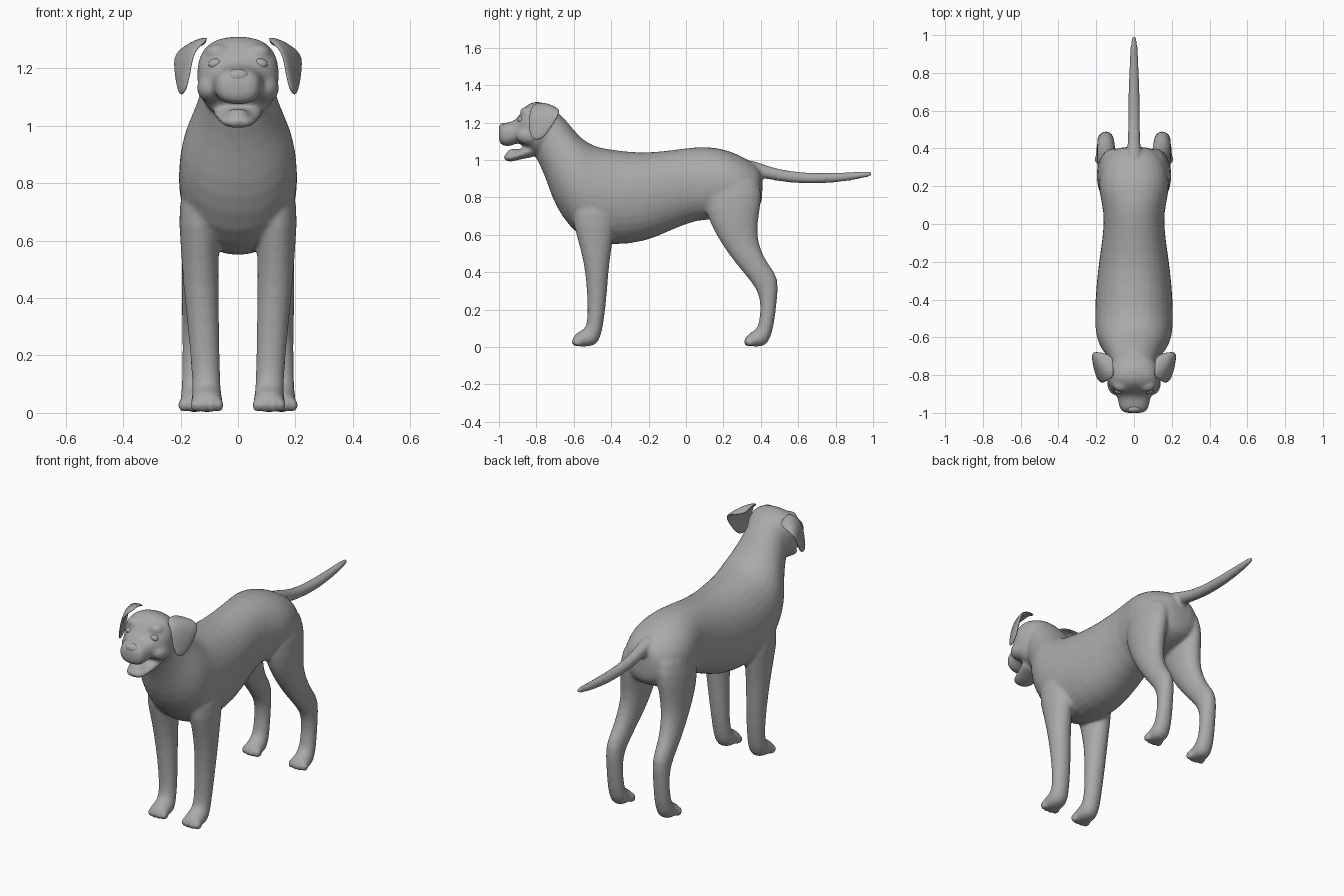
import bpy, bmesh, math
from mathutils import Vector, Matrix

grey = bpy.data.materials.new("coat grey")
grey.diffuse_color = (0.4, 0.4, 0.4, 1)
SIDES = 16


def loft(bm, rings, power=2.0, side=1):
    """Each ring: front/top point (y, z), back/bottom point (y, z), centre x, half width."""
    loops = []
    for y1, z1, y2, z2, cx, hw in rings:
        a, b = Vector((0, y1, z1)), Vector((0, y2, z2))
        mid, arm = (a + b) / 2, (a - b) / 2
        loop = []
        for i in range(SIDES):
            t = 2 * math.pi * i / SIDES
            c, s = math.cos(t), math.sin(t)
            c = math.copysign(abs(c) ** (2 / power), c)
            s = math.copysign(abs(s) ** (2 / power), s)
            loop.append(bm.verts.new(mid + arm * c + Vector((side * (cx + hw * s), 0, 0))))
        loops.append(loop)
    faces = [bm.faces.new(loops[0]), bm.faces.new(loops[-1][::-1])]
    for p, q in zip(loops, loops[1:]):
        for i in range(SIDES):
            j = (i + 1) % SIDES
            faces.append(bm.faces.new((p[i], q[i], q[j], p[j])))
    bmesh.ops.recalc_face_normals(bm, faces=faces)


def ball(bm, pos, size, turn=0):
    m = Matrix.Translation(pos) @ Matrix.Rotation(turn, 4, 'Y') @ Matrix.Diagonal((*size, 1))
    bmesh.ops.create_uvsphere(bm, u_segments=16, v_segments=10, radius=1, matrix=m)


def finish(bm, name):
    me = bpy.data.meshes.new(name)
    bm.to_mesh(me)
    bm.free()
    me.materials.append(grey)
    me.shade_smooth()
    ob = bpy.data.objects.new(name, me)
    bpy.context.collection.objects.link(ob)
    return ob


body = bmesh.new()

# Torso and neck, from rump to throat
loft(body, [(y1, z1, y2, z2, 0, w) for y1, z1, y2, z2, w in (
    (.41, .94, .41, .80, .07), (.37, .98, .395, .73, .14), (.28, 1.035, .30, .69, .185),
    (.18, 1.07, .18, .675, .195), (.06, 1.077, .06, .68, .158), (-.08, 1.055, -.08, .62, .17),
    (-.24, 1.04, -.22, .555, .195), (-.40, 1.06, -.40, .535, .21), (-.48, 1.075, -.56, .565, .212),
    (-.53, 1.10, -.665, .69, .205), (-.57, 1.13, -.72, .80, .18), (-.62, 1.19, -.75, .90, .145),
    (-.68, 1.26, -.80, 1.01, .125), (-.73, 1.29, -.83, 1.04, .11))], 2.15)

# Skull and muzzle
loft(body, [(y1, z1, y2, z2, 0, w) for y1, z1, y2, z2, w in (
    (-.66, 1.24, -.74, 1.04, .10), (-.72, 1.295, -.79, 1.015, .135), (-.79, 1.32, -.83, 1.035, .15),
    (-.85, 1.305, -.87, 1.07, .138), (-.89, 1.245, -.89, 1.09, .108), (-.91, 1.212, -.91, 1.085, .09),
    (-.95, 1.203, -.95, 1.07, .083), (-.985, 1.195, -.98, 1.075, .077),
    (-1.003, 1.165, -1.003, 1.095, .05))], 2.5)

# Lower jaw and tongue
loft(body, [(y1, z1, y2, z2, 0, w) for y1, z1, y2, z2, w in (
    (-.80, 1.10, -.80, 1.01, .10), (-.86, 1.075, -.86, 1.01, .085), (-.91, 1.045, -.91, .995, .07),
    (-.95, 1.035, -.95, .987, .058), (-.975, 1.03, -.975, 1.0, .035))])
ball(body, (0, -.91, 1.045), (.04, .05, .014))

# Tail
loft(body, [(y, z + r, y - d, z - r, 0, r) for y, z, r, d in (
    (.32, .965, .05, .03), (.40, .945, .036, .02), (.50, .917, .032, .01), (.62, .902, .031, 0),
    (.75, .902, .029, 0), (.87, .911, .024, 0), (.96, .922, .018, 0), (1.0, .927, .011, 0))])

FRONT_LEG = (
    (-.58, .86, -.40, .86, .10, .08), (-.62, .71, -.37, .71, .135, .077),
    (-.585, .59, -.385, .59, .133, .068), (-.545, .45, -.41, .45, .13, .063),
    (-.53, .30, -.42, .30, .12, .056), (-.525, .17, -.435, .16, .113, .051),
    (-.535, .105, -.45, .07, .11, .05), (-.555, .092, -.475, .003, .108, .054),
    (-.59, .075, -.55, .0, .108, .058), (-.61, .04, -.605, .005, .108, .048))
HIND_LEG = (
    (.12, .95, .38, .95, .09, .08), (.085, .78, .415, .82, .115, .083),
    (.125, .66, .39, .70, .125, .075), (.185, .555, .38, .60, .13, .065),
    (.26, .45, .40, .52, .14, .057), (.335, .365, .44, .44, .147, .05),
    (.385, .295, .50, .375, .15, .046), (.40, .22, .487, .25, .15, .044),
    (.39, .12, .472, .11, .15, .046), (.37, .09, .44, .003, .15, .05),
    (.335, .075, .38, .0, .15, .055), (.31, .04, .315, .005, .15, .046))

for s in (-1, 1):
    loft(body, FRONT_LEG, side=s)
    loft(body, HIND_LEG, side=s)
    # Toes
    for cx, tip in ((.108, -.612), (.15, .308)):
        for k in (-1.5, -.5, .5, 1.5):
            ball(body, (s * (cx + k * .028), tip + .022 + .008 * abs(k), .027), (.017, .028, .025))
    # Brow and cheek fullness
    ball(body, (s * .07, -.85, 1.255), (.045, .04, .03))
    ball(body, (s * .095, -.84, 1.13), (.05, .07, .05))

# Blend all the limbs into one continuous skin
dog = finish(body, "body")
m = dog.modifiers.new("round", 'SUBSURF')
m.levels = m.render_levels = 1
m = dog.modifiers.new("blend", 'REMESH')
m.mode, m.voxel_size, m.use_smooth_shade = 'VOXEL', .009, True
m = dog.modifiers.new("soften", 'SMOOTH')
m.factor, m.iterations = .5, 8

# Nose
bm = bmesh.new()
ball(bm, (0, -.978, 1.172), (.04, .022, .026))
finish(bm, "nose")

# Folded ears: rows run from root to tip, columns from front to back
EAR = (((.10, -.81, 1.30), (.11, -.76, 1.31), (.10, -.69, 1.275)),
       ((.155, -.84, 1.265), (.18, -.76, 1.29), (.225, -.665, 1.265)),
       ((.165, -.845, 1.18), (.20, -.78, 1.19), (.222, -.70, 1.20)),
       ((.185, -.83, 1.115), (.198, -.80, 1.10), (.205, -.76, 1.115)))
for s, label in ((-1, "left"), (1, "right")):
    bm = bmesh.new()
    grid = [[bm.verts.new((s * x, y, z)) for x, y, z in row] for row in EAR]
    for p, q in zip(grid, grid[1:]):
        for i in range(2):
            bm.faces.new((p[i], p[i + 1], q[i + 1], q[i])[::s])
    ear = finish(bm, label + "_ear")
    m = ear.modifiers.new("thickness", 'SOLIDIFY')
    m.thickness, m.offset = .018, 0
    m = ear.modifiers.new("round", 'SUBSURF')
    m.levels = m.render_levels = 2

    # Almond eye set in the brow
    bm = bmesh.new()
    ball(bm, (s * .078, -.882, 1.215), (.026, .018, .019), s * .15)
    finish(bm, label + "_eye")
